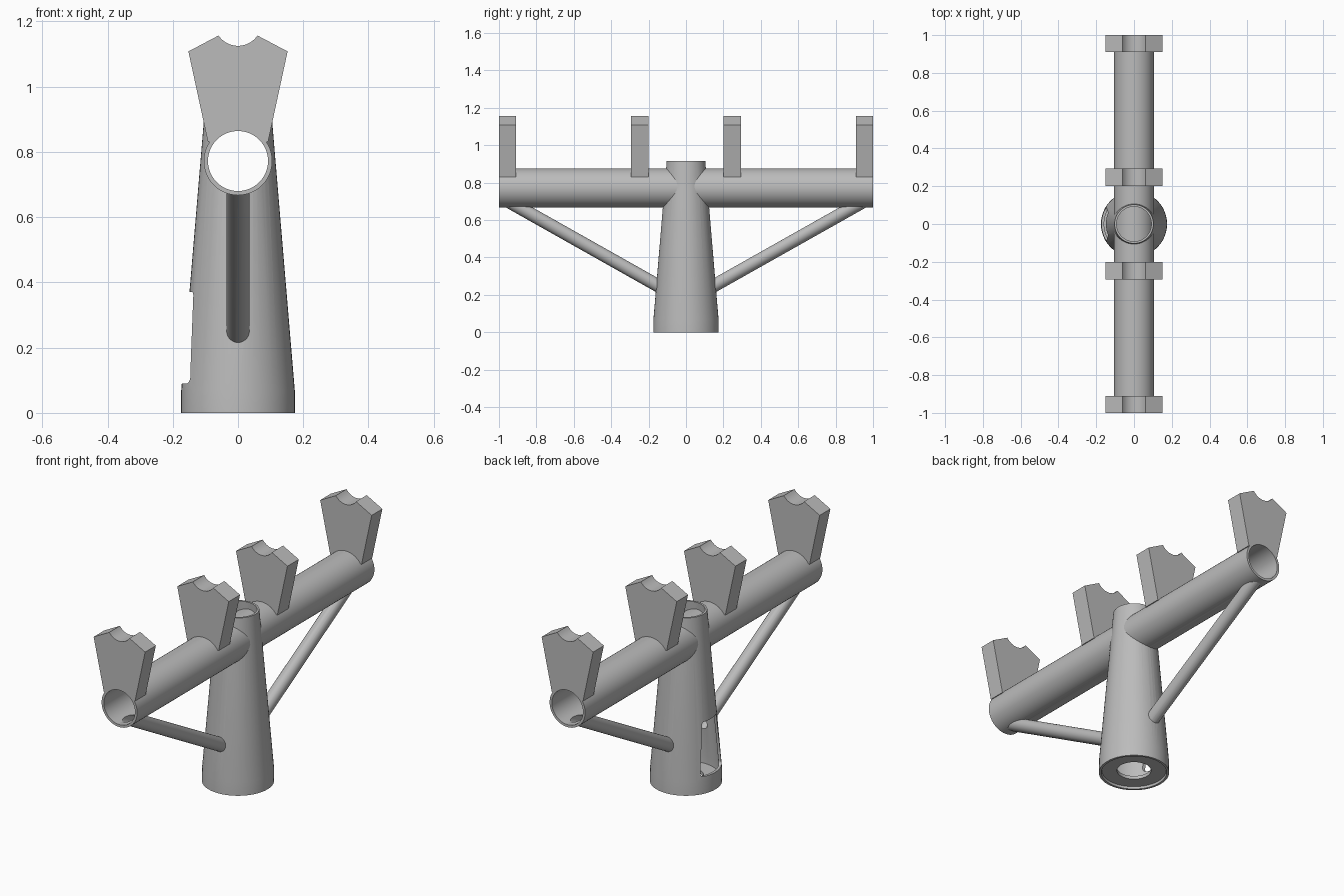
import bpy, bmesh, math
from mathutils import Vector, Matrix

if "Cube" in bpy.data.objects:
    bpy.data.objects.remove(bpy.data.objects["Cube"])

GREY = (0.5, 0.5, 0.5, 1)
mat = bpy.data.materials.new("plain grey")
mat.use_nodes = True
mat.diffuse_color = GREY
mat.node_tree.nodes["Principled BSDF"].inputs["Base Color"].default_value = GREY

BEAM_Z, BEAM_R, BORE_R = 0.772, 0.105, 0.092


def finish(name, bm):
    bmesh.ops.recalc_face_normals(bm, faces=bm.faces)
    mesh = bpy.data.meshes.new(name)
    bm.to_mesh(mesh)
    bm.free()
    mesh.materials.append(mat)
    obj = bpy.data.objects.new(name, mesh)
    bpy.context.collection.objects.link(obj)
    return obj


def rod(name, a, b, r, sides=48):
    a, b = Vector(a), Vector(b)
    bm = bmesh.new()
    turn = (b - a).to_track_quat('Z', 'Y').to_matrix().to_4x4()
    bmesh.ops.create_cone(bm, cap_ends=True, segments=sides, radius1=r, radius2=r,
                          depth=(b - a).length,
                          matrix=Matrix.Translation((a + b) / 2) @ turn)
    return finish(name, bm)


def revolve(name, profile, sides=48):
    bm = bmesh.new()
    rings = [[bm.verts.new((r * math.cos(t), r * math.sin(t), z)) for r, z in profile]
             for t in (2 * math.pi * i / sides for i in range(sides))]
    n = len(profile)
    for i in range(sides):
        p, q = rings[i], rings[(i + 1) % sides]
        for j in range(n):
            k = (j + 1) % n
            bm.faces.new((p[j], q[j], q[k], p[k]))
    return finish(name, bm)


def prism(name, points, depth):
    # outline given as 3D points, extruded along the depth vector
    bm = bmesh.new()
    face = bm.faces.new([bm.verts.new(p) for p in points])
    new = bmesh.ops.extrude_face_region(bm, geom=[face])["geom"]
    bmesh.ops.translate(bm, vec=depth,
                        verts=[v for v in new if isinstance(v, bmesh.types.BMVert)])
    return finish(name, bm)


def arc(cx, cz, r, start, end, steps):
    angles = [math.radians(start + (end - start) * i / steps) for i in range(steps + 1)]
    return [(cx + r * math.cos(t), cz + r * math.sin(t)) for t in angles]


def bake(obj):
    for m in list(obj.modifiers):
        bpy.context.view_layer.objects.active = obj
        bpy.ops.object.modifier_apply(modifier=m.name)


def mirror_y(obj):
    m = obj.modifiers.new("mirror", 'MIRROR')
    m.use_axis = (False, True, False)
    bake(obj)


def cut(obj, *cutters):
    for c in cutters:
        m = obj.modifiers.new("cut", 'BOOLEAN')
        m.operation, m.solver, m.object = 'DIFFERENCE', 'EXACT', c
    bake(obj)


# Cutters
beam_bore = rod("beam_bore", (0, -1.1, BEAM_Z), (0, 1.1, BEAM_Z), BORE_R)
low, high = (0, 0.11, 0.227), (0, 0.985, 0.72)
strut_bore = rod("strut_bore", low, high, 0.024, 32)
mirror_y(strut_bore)
bm = bmesh.new()
bmesh.ops.create_cone(bm, cap_ends=True, segments=48, radius1=0.16, radius2=0.092,
                      depth=0.845, matrix=Matrix.Translation((0, 0, 0.4925)))
tower_core = finish("tower_core", bm)
door = (arc(-0.07, 0.108, 0.018, 180, 270, 5) + arc(0.07, 0.108, 0.018, 270, 360, 5)
        + arc(0.048, 0.358, 0.012, 0, 90, 5) + arc(-0.048, 0.358, 0.012, 90, 180, 5))
door_cutter = prism("door_cutter", [(-0.3, y, z) for y, z in door], (0.22, 0, 0))
cutters = [beam_bore, strut_bore, tower_core, door_cutter]

# Hollow tapered tower with a recessed floor ring
tower = revolve("tower", [(0.175, 0), (0.174, 0.07), (0.103, 0.915), (0.092, 0.915),
                          (0.160, 0.07), (0.160, 0.03), (0.085, 0.03), (0.085, 0.012),
                          (0.160, 0.012), (0.163, 0)])
cut(tower, door_cutter, strut_bore, beam_bore)

# Horizontal pipe
beam = rod("beam", (0, -1, BEAM_Z), (0, 1, BEAM_Z), BEAM_R)
cut(beam, beam_bore, strut_bore)

# Hollow diagonal braces
struts = rod("braces", low, high, 0.035, 32)
mirror_y(struts)
cut(struts, beam_bore, tower_core, strut_bore)

# Four saddle brackets
outline = ([(-0.092, 0.83), (-0.152, 1.108)] + arc(0, 1.197, 0.072, 214, 326, 14)
           + [(0.152, 1.108), (0.092, 0.83)] + arc(0, BEAM_Z, 0.0985, 36, 144, 16))
brackets = []
for i, y in enumerate((-1, -0.295, 0.2, 0.91)):
    brackets.append(prism(f"bracket_{i + 1}", [(x, y, z) for x, z in outline],
                          (0, 0.095 if abs(y) < 0.5 else 0.09, 0)))

for c in cutters:
    bpy.data.objects.remove(c)

bpy.ops.object.select_all(action='DESELECT')
for obj in [tower, beam, struts] + brackets:
    obj.select_set(True)
bpy.context.view_layer.objects.active = tower
bpy.ops.object.shade_smooth_by_angle(angle=math.radians(30))
